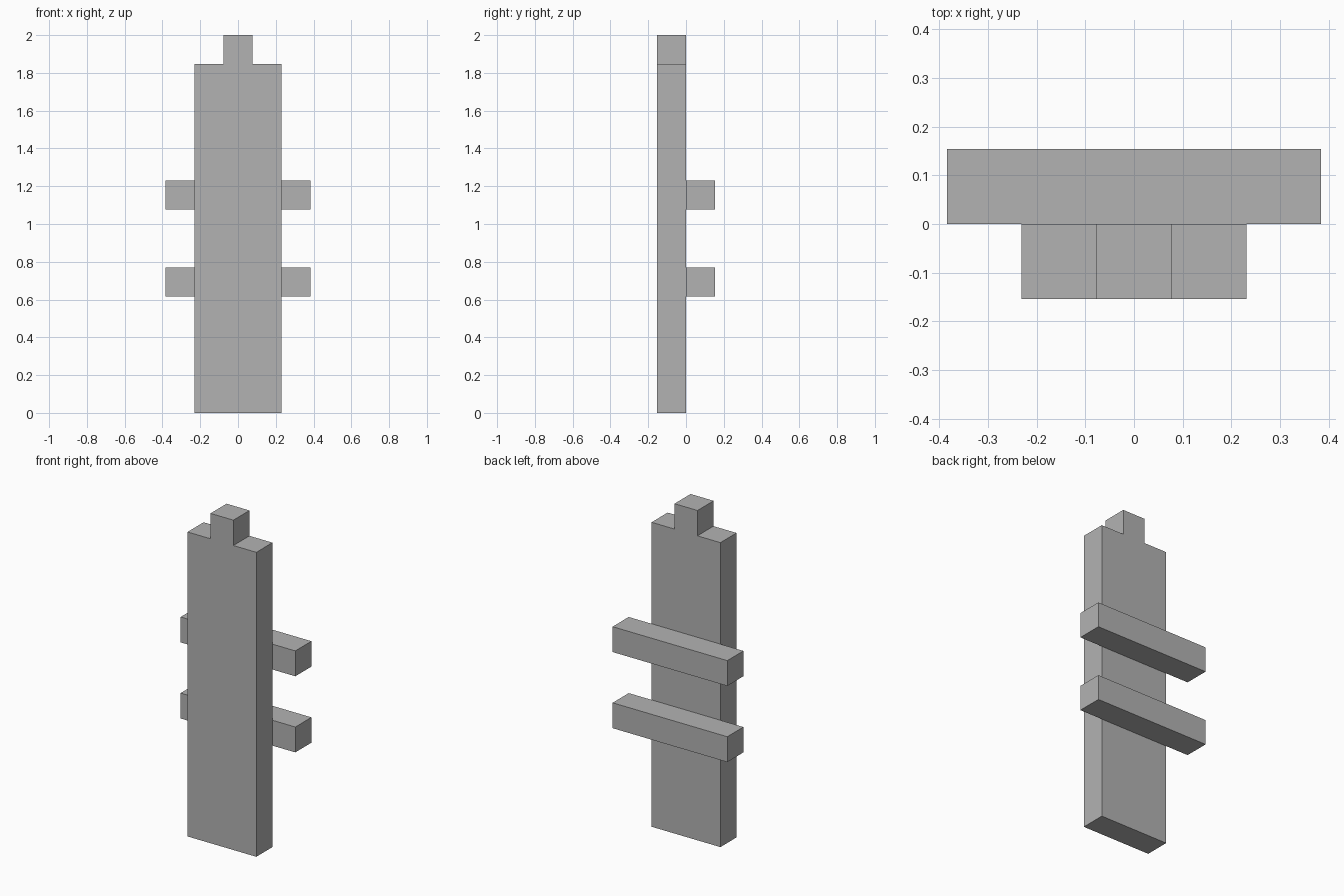
import bpy
import bmesh
from mathutils import Vector

cube = bpy.data.objects.get("Cube")
if cube:
    bpy.data.objects.remove(cube, do_unlink=True)

# The model is thirteen square modules tall
U = 2 / 13

grey = bpy.data.materials.new("plain grey")
grey.use_nodes = True
colour = (0.45, 0.45, 0.45, 1)
grey.diffuse_color = colour
grey.node_tree.nodes["Principled BSDF"].inputs["Base Color"].default_value = colour


def extrude_profile(name, half_outline, y_front, depth):
    """Mirror a right-half x,z outline and extrude it along y."""
    outline = half_outline + [(-x, z) for x, z in reversed(half_outline)]
    bm = bmesh.new()
    face = bm.faces.new([bm.verts.new((x * U, y_front * U, z * U)) for x, z in outline])
    result = bmesh.ops.extrude_face_region(bm, geom=[face])
    moved = [v for v in result["geom"] if isinstance(v, bmesh.types.BMVert)]
    bmesh.ops.translate(bm, verts=moved, vec=Vector((0, depth * U, 0)))
    bmesh.ops.recalc_face_normals(bm, faces=bm.faces)
    mesh = bpy.data.meshes.new(name)
    bm.to_mesh(mesh)
    bm.free()
    mesh.materials.append(grey)
    obj = bpy.data.objects.new(name, mesh)
    bpy.context.collection.objects.link(obj)
    return obj


# Upright board with a square tab on top
extrude_profile("upright_board", [(1.5, 0), (1.5, 12), (0.5, 12), (0.5, 13)], -1, 1)

# Two crossbars fixed to the back of the board
for name, bottom in (("lower_crossbar", 4), ("upper_crossbar", 7)):
    extrude_profile(name, [(2.5, bottom), (2.5, bottom + 1)], 0, 1)
